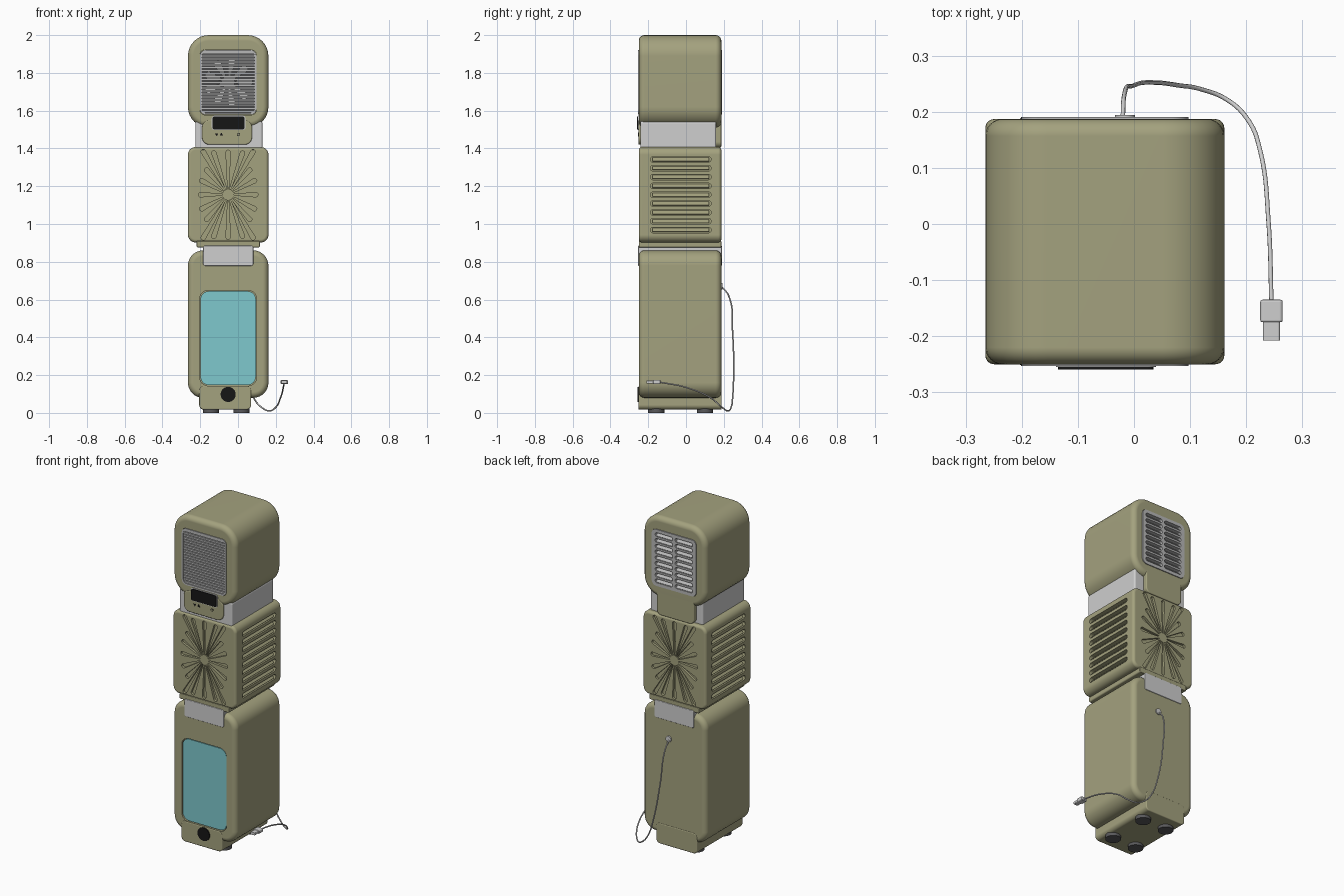
import bpy, bmesh
from math import sin, cos, pi, radians
from mathutils import Matrix, Vector

cube = bpy.data.objects.get("Cube")
if cube:
    bpy.data.objects.remove(cube, do_unlink=True)


def material(name, r, g, b):
    m = bpy.data.materials.new(name)
    m.use_nodes = True
    m.diffuse_color = (r, g, b, 1)
    m.node_tree.nodes["Principled BSDF"].inputs["Base Color"].default_value = (r, g, b, 1)
    return m


OLIVE = material("olive", 0.37, 0.36, 0.21)
WHITE = material("off white", 0.62, 0.62, 0.62)
GREY = material("grille grey", 0.48, 0.48, 0.48)
DARK = material("dark grey", 0.10, 0.10, 0.105)
BLACK = material("black", 0.008, 0.008, 0.008)
BLUE = material("window blue", 0.21, 0.58, 0.61)

CX = -0.052                 # centre line of the tower
FRONT, BACK = -0.25, 0.187  # its front and back planes
MIDY = (FRONT + BACK) / 2
SIDE = Matrix.Rotation(pi / 2, 4, 'Z')


def finish(bm, name, mat):
    bmesh.ops.recalc_face_normals(bm, faces=bm.faces)
    me = bpy.data.meshes.new(name)
    bm.to_mesh(me)
    bm.free()
    me.materials.append(mat)
    ob = bpy.data.objects.new(name, me)
    bpy.context.collection.objects.link(ob)
    return ob


def loft(bm, rings, matrix=Matrix()):
    """Skin closed rings of points and cap both ends."""
    vs = [[bm.verts.new(matrix @ Vector(p)) for p in ring] for ring in rings]
    n = len(vs[0])
    for a, b in zip(vs, vs[1:]):
        for i in range(n):
            j = (i + 1) % n
            bm.faces.new((a[i], a[j], b[j], b[i]))
    bm.faces.new(vs[0][::-1])
    bm.faces.new(vs[-1])


def rounded(cx, cz, w, h, r, y, inset=0, steps=8):
    """Rounded rectangle facing along y."""
    r2 = max(r - inset, 0.001)
    a, b = w / 2 - inset - r2, h / 2 - inset - r2
    pts = []
    for q, (sx, sz) in enumerate(((1, 1), (-1, 1), (-1, -1), (1, -1))):
        for k in range(steps + 1):
            t = (q + k / steps) * pi / 2
            pts.append((cx + sx * a + r2 * cos(t), y, cz + sz * b + r2 * sin(t)))
    return pts


def add_slab(bm, cx, cz, w, h, r, y0, y1, rim=0, matrix=Matrix()):
    if not rim:
        levels = [(y0, 0), (y1, 0)]
    else:
        arc = [k * pi / 12 for k in range(7)]
        lead = [(rim * (1 - cos(a)), rim * (1 - sin(a))) for a in arc]
        levels = [(y0 + d, i) for d, i in lead] + [(y1 - d, i) for d, i in reversed(lead)]
    loft(bm, [rounded(cx, cz, w, h, r, y, i) for y, i in levels], matrix)


def slab(name, mat, *args, **kw):
    bm = bmesh.new()
    add_slab(bm, *args, **kw)
    return finish(bm, name, mat)


def add_ray(bm, cx, cz, angle, start, length, root, tip, y0, y1):
    """Tapered spoke with a round outer end."""
    flat = [(start, root), (start, -root)]
    flat += [(length - tip + tip * cos(t), tip * sin(t)) for t in (k * pi / 8 - pi / 2 for k in range(9))]
    c, s = cos(angle), sin(angle)
    loft(bm, [[(cx + u * c - v * s, y, cz + u * s + v * c) for u, v in flat] for y in (y0, y1)])


def add_bar(bm, loc, size, tilt=0, matrix=Matrix()):
    m = matrix @ Matrix.Translation(loc) @ Matrix.Rotation(tilt, 4, 'X') @ Matrix.Diagonal((*size, 1))
    bmesh.ops.create_cube(bm, size=1, matrix=m)


def carve(ob, bm):
    """Cut the shapes held in bm out of ob."""
    cutter = finish(bm, "cutter", ob.data.materials[0])
    mod = ob.modifiers.new("cut", 'BOOLEAN')
    mod.operation, mod.solver, mod.object = 'DIFFERENCE', 'EXACT', cutter
    dg = bpy.context.evaluated_depsgraph_get()
    me = bpy.data.meshes.new_from_object(ob.evaluated_get(dg))
    ob.modifiers.clear()
    ob.data = me
    bpy.data.objects.remove(cutter, do_unlink=True)


def cylinder(name, mat, loc, radius, depth, axis='Z'):
    bm = bmesh.new()
    rot = Matrix.Rotation(pi / 2, 4, 'X') if axis == 'Y' else Matrix()
    bmesh.ops.create_cone(bm, cap_ends=True, segments=32, radius1=radius, radius2=radius,
                          depth=depth, matrix=Matrix.Translation(loc) @ rot)
    return finish(bm, name, mat)


# Head with a pocket at the front and the back
GZ = 1.75
head = slab("head", OLIVE, CX, 1.755, 0.426, 0.49, 0.11, FRONT, BACK, rim=0.03)
bm = bmesh.new()
add_slab(bm, CX, GZ, 0.30, 0.345, 0.03, FRONT - 0.05, FRONT + 0.05)
add_slab(bm, CX, GZ, 0.30, 0.345, 0.03, BACK - 0.03, BACK + 0.05)
carve(head, bm)

# Front grille: backing, fan, frame and slats
slab("grille_backing", DARK, CX, GZ, 0.298, 0.343, 0.03, FRONT + 0.045, FRONT + 0.052)
bm = bmesh.new()
for k in range(9):
    add_ray(bm, CX, GZ, k * 2 * pi / 9, 0.03, 0.13, 0.006, 0.02, FRONT + 0.03, FRONT + 0.035)
finish(bm, "fan_blades", GREY)
cylinder("fan_hub", GREY, (CX, FRONT + 0.035, GZ), 0.035, 0.02, 'Y')
frame = slab("grille_frame", GREY, CX, GZ, 0.298, 0.343, 0.03, FRONT - 0.003, FRONT + 0.045)
bm = bmesh.new()
add_slab(bm, CX, GZ, 0.278, 0.323, 0.022, FRONT - 0.05, FRONT + 0.1)
carve(frame, bm)
bm = bmesh.new()
for k in range(21):
    add_bar(bm, (CX, FRONT + 0.008, GZ + (k - 10) * 0.0155), (0.282, 0.014, 0.0105))
finish(bm, "grille_slats", GREY)

# Rear vent panel with two columns of louvres
vent = slab("rear_vent", GREY, CX, GZ, 0.298, 0.343, 0.03, BACK - 0.029, BACK + 0.004)
cuts, blades = bmesh.new(), bmesh.new()
for k in range(9):
    for sx in (-1, 1):
        x, z = CX + sx * 0.067, GZ + (k - 4) * 0.035
        add_slab(cuts, x, z, 0.118, 0.024, 0.0115, BACK - 0.024, BACK + 0.05)
        add_bar(blades, (x, BACK - 0.009, z), (0.106, 0.028, 0.003), -radians(42))
carve(vent, cuts)
finish(blades, "rear_louvres", GREY)

# Neck, its tabs, display and buttons
slab("neck", WHITE, CX + 0.004, 1.47, 0.355, 0.16, 0.02, FRONT + 0.008, 0.16, rim=0.01)
slab("front_tab", OLIVE, CX - 0.006, 1.485, 0.265, 0.13, 0.04, FRONT - 0.002, FRONT + 0.03, rim=0.006)
slab("back_tab", OLIVE, CX - 0.006, 1.485, 0.25, 0.16, 0.03, 0.15, BACK, rim=0.006)
slab("display_rim", WHITE, CX + 0.002, 1.535, 0.178, 0.077, 0.014, FRONT - 0.005, FRONT + 0.01)
slab("display", BLACK, CX + 0.002, 1.535, 0.17, 0.069, 0.011, FRONT - 0.009, FRONT + 0.01)
bm = bmesh.new()
for x, turn in ((-0.113, -1), (-0.088, 1)):
    corners = [turn * pi / 2 + k * 2 * pi / 3 for k in range(3)]
    loft(bm, [[(x + 0.01 * cos(t), y, 1.474 + 0.01 * sin(t)) for t in corners]
              for y in (FRONT - 0.004, FRONT)])
finish(bm, "arrow_buttons", BLACK)
cylinder("power_button", BLACK, (0.003, FRONT - 0.002, 1.474), 0.009, 0.004, 'Y')
cylinder("power_button_cap", OLIVE, (0.003, FRONT - 0.003, 1.474), 0.006, 0.004, 'Y')

# Middle block with starburst vents front and back, louvres on both sides
MZ = 1.155
middle = slab("middle_block", OLIVE, CX, MZ, 0.426, 0.505, 0.04, FRONT, BACK, rim=0.016)
cuts, blades = bmesh.new(), bmesh.new()
spokes = ((0, 0.236), (19, 0.245), (30, 0.275), (41, 0.185), (62, 0.17), (90, 0.158))
angles = {(s * (90 + t * o)) % 360: n for o, n in spokes for s in (1, -1) for t in (1, -1)}
for angle, length in angles.items():
    for y0, y1 in ((FRONT - 0.05, FRONT + 0.014), (BACK - 0.014, BACK + 0.05)):
        add_ray(cuts, CX, MZ, radians(angle), 0.03, length, 0.0025, 0.012, y0, y1)
for face in (1, -1):
    turn = Matrix.Translation((CX, 0, 0)) @ Matrix.Rotation(face * pi / 2, 4, 'Z')
    for k in range(9):
        z, c = MZ + (k - 4) * 0.0468, face * -0.028
        add_slab(cuts, c, z, 0.322, 0.029, 0.0143, -0.26, -0.185, matrix=turn)
        add_bar(blades, (c, -0.200, z), (0.298, 0.026, 0.003), radians(45), turn)
carve(middle, cuts)
finish(blades, "side_louvres", OLIVE)

# Waist joint and the white hinge strip
slab("waist", OLIVE, CX, 0.893, 0.335, 0.034, 0.008, FRONT, BACK, rim=0.004)
slab("hinge_strip", WHITE, CX, 0.832, 0.266, 0.107, 0.012, FRONT - 0.003, BACK + 0.003, rim=0.004)

# Lower cabinet with a set-in window
cabinet = slab("lower_cabinet", OLIVE, CX, 0.47, 0.426, 0.78, 0.08, FRONT, BACK, rim=0.03)
bm = bmesh.new()
add_slab(bm, CX, 0.396, 0.302, 0.506, 0.047, FRONT - 0.05, FRONT + 0.016)
carve(cabinet, bm)
slab("window", BLUE, CX, 0.396, 0.292, 0.496, 0.042, FRONT + 0.004, FRONT + 0.02)

# Base, knob and feet
slab("base", OLIVE, CX - 0.016, 0.08, 0.275, 0.125, 0.025, FRONT - 0.002, BACK + 0.002, rim=0.006)
cylinder("knob", BLACK, (CX, FRONT - 0.003, 0.098), 0.04, 0.01, 'Y')
for x in (-0.143, 0.018):
    for y in (-0.157, 0.1):
        cylinder("foot", DARK, (x, y, 0.0125), 0.043, 0.025)

# Power cord, socket and plug
path = ((-0.02, 0.187, 0.67), (-0.018, 0.226, 0.62), (0.0, 0.247, 0.42), (0.04, 0.252, 0.2),
        (0.08, 0.247, 0.085), (0.12, 0.24, 0.033), (0.165, 0.222, 0.011), (0.2, 0.19, 0.03),
        (0.225, 0.13, 0.08), (0.24, 0.0, 0.135), (0.245, -0.14, 0.163))
curve = bpy.data.curves.new("power_cord", 'CURVE')
curve.dimensions = '3D'
curve.bevel_depth, curve.bevel_resolution, curve.use_fill_caps = 0.004, 2, True
spline = curve.splines.new('BEZIER')
spline.bezier_points.add(len(path) - 1)
for p, co in zip(spline.bezier_points, path):
    p.co = co
    p.handle_left_type = p.handle_right_type = 'AUTO'
curve.materials.append(WHITE)
bpy.context.collection.objects.link(bpy.data.objects.new("power_cord", curve))
cylinder("cord_socket", WHITE, (-0.016, BACK + 0.003, 0.67), 0.018, 0.008, 'Y')
slab("plug_body", WHITE, 0.245, 0.163, 0.04, 0.022, 0.006, -0.175, -0.135, rim=0.004)
slab("plug_tip", WHITE, 0.245, 0.163, 0.03, 0.016, 0.004, -0.208, -0.17)

# Smooth shading with sharp edges kept
for ob in list(bpy.context.scene.objects):
    if ob.type == 'MESH' and ob.data.materials and ob.data.materials[0] in (OLIVE, WHITE, GREY, DARK, BLACK, BLUE):
        bpy.ops.object.select_all(action='DESELECT')
        ob.select_set(True)
        bpy.context.view_layer.objects.active = ob
        bpy.ops.object.shade_smooth_by_angle(angle=radians(35))
        ob.modifiers.new("weighted_normals", 'WEIGHTED_NORMAL').keep_sharp = True
